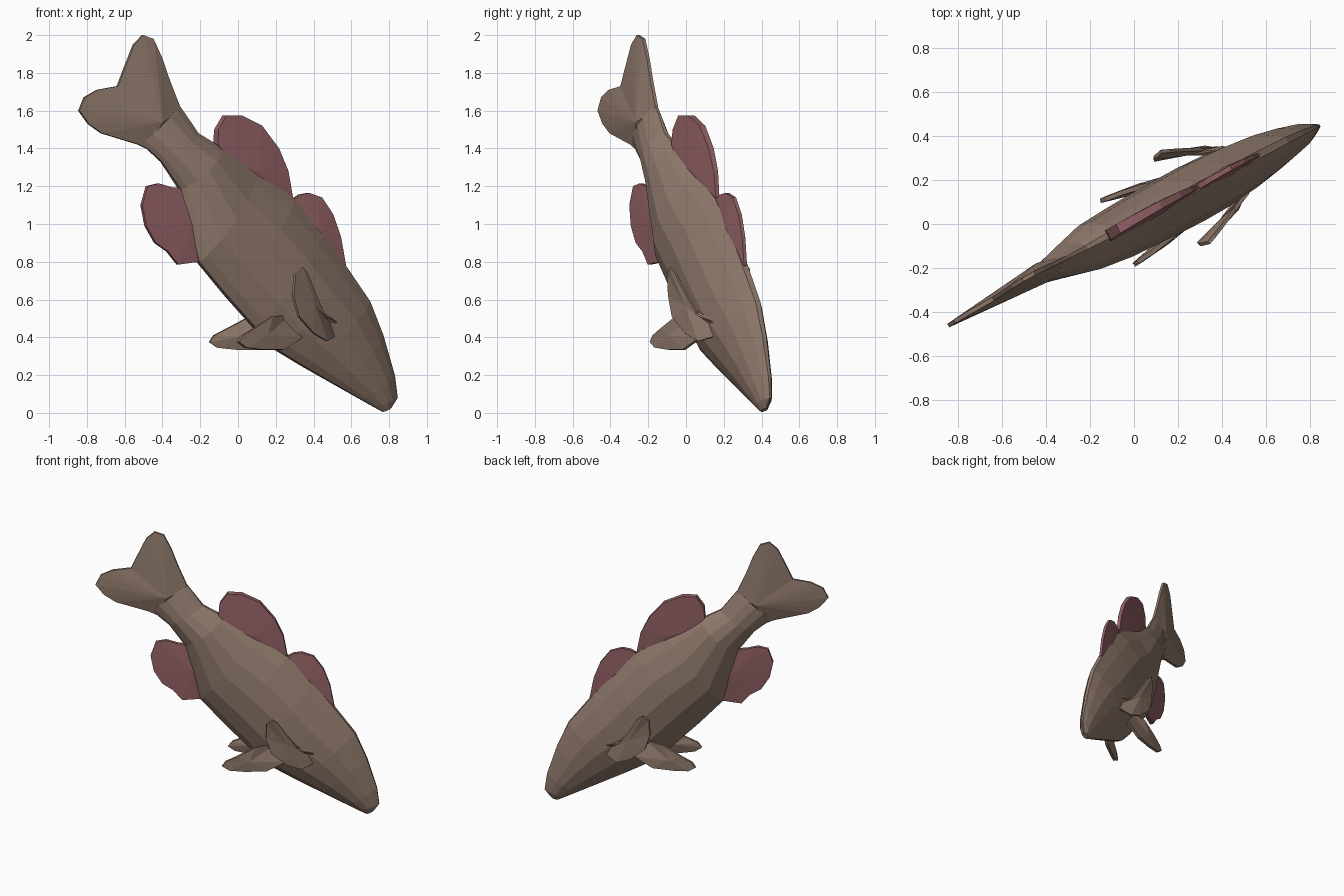
import bpy, bmesh
from mathutils import Vector

if "Cube" in bpy.data.objects:
    bpy.data.objects.remove(bpy.data.objects["Cube"])

COS, SIN = 0.885, 0.466          # heading of the fish about z


def material(name, rgb):
    m = bpy.data.materials.new(name)
    m.diffuse_color = (*rgb, 1)
    m.use_nodes = True
    m.node_tree.nodes["Principled BSDF"].inputs["Base Color"].default_value = m.diffuse_color
    return m


BROWN = material("scale_brown", (0.28, 0.195, 0.15))
PINK = material("fin_pink", (0.29, 0.12, 0.13))


def place(x, z, w=0.0):
    """Point on the fish's middle plane, moved sideways by w, with a slight roll."""
    d = 0.776 * (x + 0.42) + 0.631 * (z - 1.55)
    v = w + 0.05 * d
    return Vector((x - SIN * v, x * SIN / COS + COS * v, z))


def mirror(p):
    """Reflect a point across the fish's middle plane."""
    v = -SIN * p.x + COS * p.y
    return Vector((p.x + 2 * v * SIN, p.y - 2 * v * COS, p.z))


def finish(name, bm, mat):
    bmesh.ops.recalc_face_normals(bm, faces=bm.faces[:])
    me = bpy.data.meshes.new(name)
    bm.to_mesh(me)
    bm.free()
    me.materials.append(mat)
    ob = bpy.data.objects.new(name, me)
    bpy.context.collection.objects.link(ob)
    return ob


def plate(name, rims, hubs, mat):
    """Closed blade: two rims (left, right), each fanned to its own hub."""
    bm = bmesh.new()
    a, b = [[bm.verts.new(p) for p in rim] for rim in rims]
    ha, hb = [bm.verts.new(p) for p in hubs]
    n = len(a)
    for i in range(n):
        j = (i + 1) % n
        bm.faces.new((a[i], a[j], ha))
        bm.faces.new((b[j], b[i], hb))
        bm.faces.new((a[j], a[i], b[i], b[j]))
    return finish(name, bm, mat)


def middle_fin(name, outline, hub, hub_w, rim_w, mat):
    """Fin on the middle plane; rim_w gives half thickness at first and last point."""
    n = len(outline) - 1
    ws = [rim_w[0] + (rim_w[1] - rim_w[0]) * i / n for i in range(n + 1)]
    rims = [[place(x, z, s * w) for (x, z), w in zip(outline, ws)] for s in (1, -1)]
    plate(name, rims, [place(*hub, s * hub_w) for s in (1, -1)], mat)


def paired_fin(name, outline, hub_w, rim_w, mat):
    """Side fin and its mirror twin."""
    pts = [Vector(p) for p in outline]
    hub = sum(pts, Vector()) / len(pts)
    n = Vector()
    for p, q in zip(pts, pts[1:] + pts[:1]):
        n += (p - hub).cross(q - hub)
    n.normalize()
    rims = [[p + n * s * rim_w for p in pts] for s in (1, -1)]
    hubs = [hub + n * s * hub_w for s in (1, -1)]
    plate("right_" + name, rims, hubs, mat)
    plate("left_" + name, [[mirror(p) for p in r] for r in rims],
          [mirror(h) for h in hubs], mat)


# Body: back point, belly point, half width, from tail root to snout
stations = [
    ((-0.31, 1.63), (-0.52, 1.43), 0.040),
    ((-0.21, 1.48), (-0.41, 1.33), 0.075),
    ((-0.08, 1.40), (-0.31, 1.18), 0.110),
    ((0.11, 1.27), (-0.22, 0.80), 0.125),
    ((0.30, 1.13), (-0.08, 0.63), 0.132),
    ((0.45, 0.95), (0.08, 0.45), 0.135),
    ((0.57, 0.78), (0.20, 0.33), 0.130),
    ((0.70, 0.59), (0.35, 0.24), 0.112),
    ((0.77, 0.41), (0.50, 0.155), 0.088),
    ((0.83, 0.20), (0.65, 0.07), 0.058),
    ((0.845, 0.08), (0.72, 0.03), 0.036),
    ((0.81, 0.025), (0.765, 0.005), 0.018),
]
section = [(0, .13), (.12, .48), (.32, .88), (.53, 1), (.76, .82), (.93, .42), (1, .14)]
bm = bmesh.new()
rings = []
for (tx, tz), (bx, bz), w in stations:
    half = [(tx + (bx - tx) * t, tz + (bz - tz) * t, w * f) for t, f in section]
    loop = half + [(x, z, -v) for x, z, v in reversed(half)]
    rings.append([bm.verts.new(place(*p)) for p in loop])
for r, s in zip(rings, rings[1:]):
    for i in range(len(r)):
        j = (i + 1) % len(r)
        bm.faces.new((r[i], r[j], s[j], s[i]))
bm.faces.new(rings[0])
bm.faces.new(rings[-1][::-1])
finish("body", bm, BROWN)

# Forked tail
middle_fin("tail_fin", [
    (-0.30, 1.60), (-0.31, 1.63), (-0.36, 1.76), (-0.40, 1.88), (-0.445, 1.98),
    (-0.50, 2.0), (-0.55, 1.95), (-0.60, 1.83), (-0.64, 1.73), (-0.75, 1.71),
    (-0.82, 1.67), (-0.85, 1.60), (-0.80, 1.53), (-0.73, 1.48), (-0.53, 1.42),
    (-0.49, 1.40)], (-0.42, 1.54), 0.05, (0.009, 0.009), BROWN)

# Fins along the back and under the belly
middle_fin("rear_back_fin", [
    (-0.04, 1.32), (-0.115, 1.42), (-0.11, 1.50), (-0.065, 1.575), (0.02, 1.575),
    (0.13, 1.52), (0.22, 1.40), (0.27, 1.28), (0.295, 1.13), (0.25, 1.08)],
    (0.10, 1.28), 0.03, (0.030, 0.008), PINK)
middle_fin("front_back_fin", [
    (0.27, 1.06), (0.30, 1.135), (0.33, 1.155), (0.38, 1.165), (0.45, 1.14),
    (0.51, 1.05), (0.55, 0.93), (0.575, 0.78), (0.52, 0.76)],
    (0.43, 0.97), 0.025, (0.014, 0.008), PINK)
middle_fin("belly_fin", [
    (-0.24, 1.16), (-0.31, 1.19), (-0.36, 1.195), (-0.43, 1.215), (-0.49, 1.20),
    (-0.52, 1.10), (-0.50, 0.99), (-0.45, 0.90), (-0.385, 0.855), (-0.33, 0.785),
    (-0.22, 0.80), (-0.17, 0.85)], (-0.26, 1.0), 0.025, (0.012, 0.012), PINK)

# Paired side fins
paired_fin("chest_fin", [
    (0.53, 0.20, 0.42), (0.47, 0.07, 0.38), (0.40, 0.00, 0.42), (0.32, -0.07, 0.51),
    (0.29, -0.09, 0.62), (0.30, -0.095, 0.73), (0.34, -0.085, 0.77),
    (0.365, -0.055, 0.74), (0.40, -0.01, 0.65), (0.46, 0.07, 0.51),
    (0.515, 0.14, 0.485)], 0.016, 0.008, BROWN)
paired_fin("pelvic_fin", [
    (0.34, 0.08, 0.40), (0.24, -0.01, 0.335), (0.12, -0.10, 0.335),
    (0.04, -0.16, 0.345), (0.00, -0.185, 0.375), (0.02, -0.17, 0.41),
    (0.08, -0.13, 0.445), (0.18, -0.05, 0.51), (0.27, 0.06, 0.52)],
    0.022, 0.010, BROWN)
